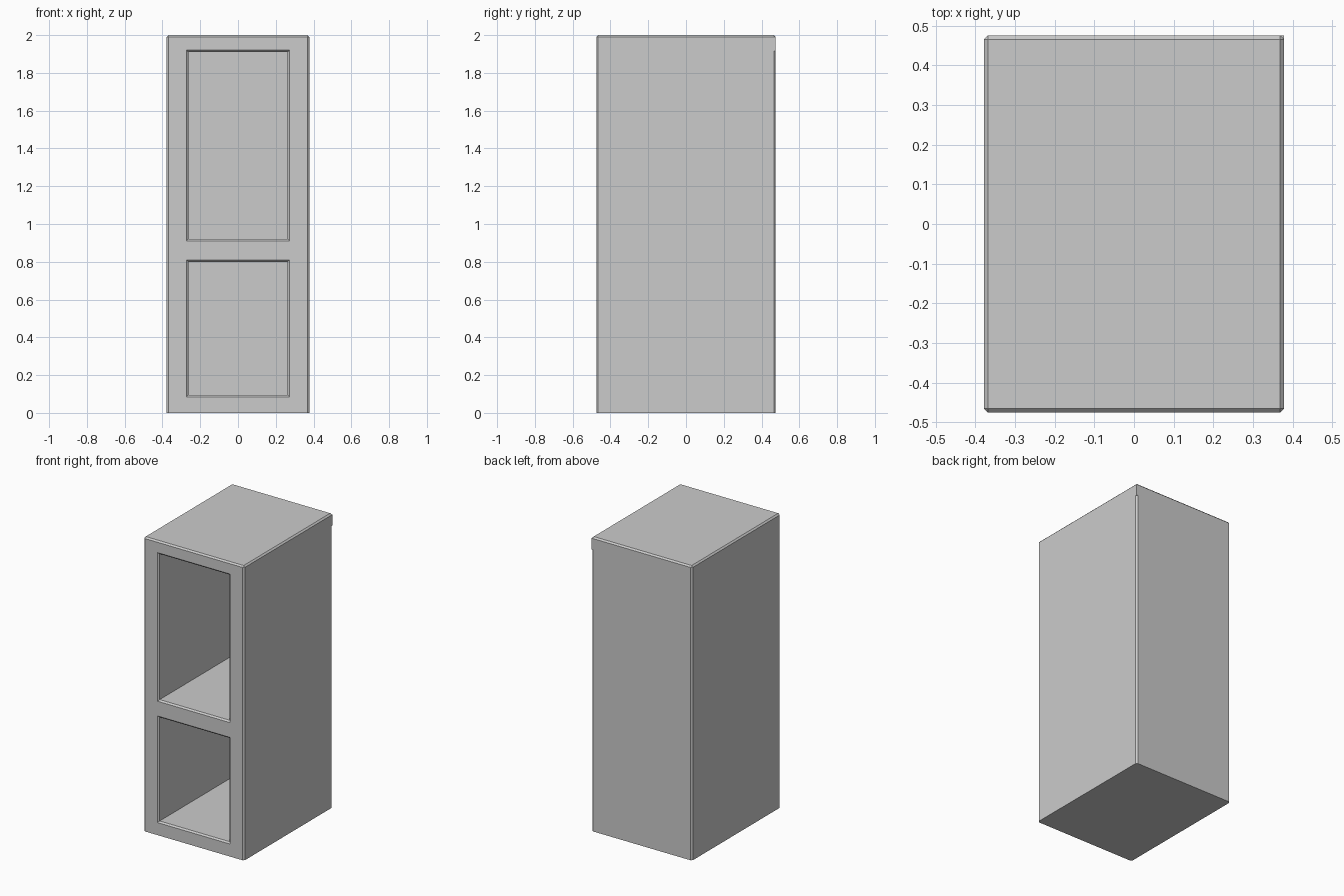
import bpy, bmesh

if "Cube" in bpy.data.objects:
    bpy.data.objects.remove(bpy.data.objects["Cube"])

W, D, H, C = 0.378, 0.475, 2.0, 0.01   # half width, half depth, height, chamfer
BACK = 0.37                            # inner face of the back wall


def make_object(name, bm):
    bmesh.ops.recalc_face_normals(bm, faces=bm.faces)
    mesh = bpy.data.meshes.new(name)
    bm.to_mesh(mesh)
    bm.free()
    obj = bpy.data.objects.new(name, mesh)
    bpy.context.collection.objects.link(obj)
    return obj


def loft(name, loops):
    """Skin a closed solid through loops that have equal point counts."""
    bm = bmesh.new()
    rings = [[bm.verts.new(p) for p in loop] for loop in loops]
    n = len(rings[0])
    for a, b in zip(rings, rings[1:]):
        for i in range(n):
            j = (i + 1) % n
            bm.faces.new((a[i], a[j], b[j], b[i]))
    bm.faces.new(rings[0])
    bm.faces.new(rings[-1])
    return make_object(name, bm)


def opening_loop(y, z0, z1, half, grow):
    x = half + grow
    return [(-x, y, z0 - grow), (x, y, z0 - grow), (x, y, z1 + grow), (-x, y, z1 + grow)]


# Cabinet carcass: box with chamfered top and upright edges, square at the floor
bm = bmesh.new()
bmesh.ops.create_cube(bm, size=1)
for v in bm.verts:
    v.co = (v.co.x * 2 * W, v.co.y * 2 * D, (v.co.z + 0.5) * H)
edges = [e for e in bm.edges if max(v.co.z for v in e.verts) > 1]
bmesh.ops.bevel(bm, geom=edges, offset=C, segments=1, affect='EDGES')
cabinet = make_object("cabinet", bm)

# Two compartments with a small chamfer round each front opening
for name, z0, z1 in (("lower", 0.095, 0.8), ("upper", 0.92, 1.91)):
    cutter = loft(name + "_compartment_cutter", [
        opening_loop(-D - C, z0, z1, 0.263, 2 * C),
        opening_loop(-D + C, z0, z1, 0.263, 0),
        opening_loop(BACK, z0, z1, 0.263, 0)])
    cutter.hide_render = True
    cutter.hide_set(True)
    mod = cabinet.modifiers.new(name + "_compartment", 'BOOLEAN')
    mod.operation = 'DIFFERENCE'
    mod.solver = 'EXACT'
    mod.object = cutter

# Square corner left above the chamfer at the rear right
corner = [(W - C, D), (W, D), (W, D - C)]
loft("rear_corner", [[(x, y, z) for x, y in corner] for z in (1.915, H - C)])
